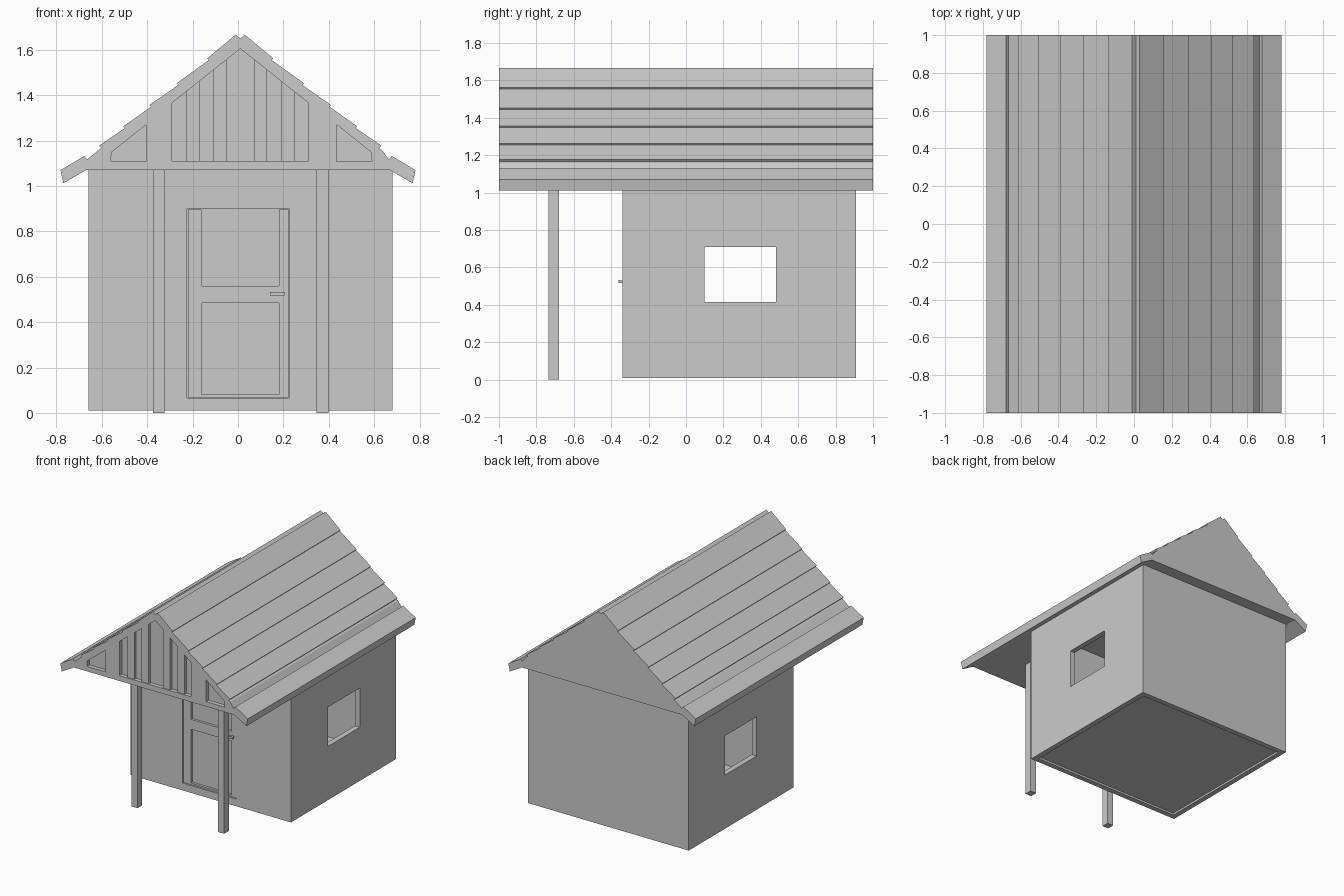
import bpy, bmesh

if "Cube" in bpy.data.objects:
    bpy.data.objects.remove(bpy.data.objects["Cube"])

def prism(name, pts, y0, y1):
    """Extrude an (x, z) outline along y."""
    bm = bmesh.new()
    face = bm.faces.new([bm.verts.new((x, y0, z)) for x, z in pts])
    ext = bmesh.ops.extrude_face_region(bm, geom=[face])
    for v in ext["geom"]:
        if isinstance(v, bmesh.types.BMVert):
            v.co.y = y1
    bmesh.ops.recalc_face_normals(bm, faces=bm.faces)
    me = bpy.data.meshes.new(name)
    bm.to_mesh(me)
    bm.free()
    ob = bpy.data.objects.new(name, me)
    bpy.context.collection.objects.link(ob)
    return ob

def box(name, x0, x1, y0, y1, z0, z1):
    return prism(name, [(x0, z0), (x1, z0), (x1, z1), (x0, z1)], y0, y1)

def cut(target, cutter):
    cutter.hide_render = True
    cutter.display_type = 'WIRE'
    mod = target.modifiers.new("cut", 'BOOLEAN')
    mod.operation = 'DIFFERENCE'
    mod.solver = 'EXACT'
    mod.object = cutter

# Hollow walls with two side windows and a door opening
walls = box("walls", -0.66, 0.68, -0.34, 0.91, 0.01, 1.07)
cut(walls, box("room_cutter", -0.62, 0.64, -0.30, 0.87, -0.2, 1.3))
cut(walls, box("window_cutter", -1, 1, 0.10, 0.48, 0.415, 0.71))
cut(walls, box("door_cutter", -0.225, 0.225, -0.5, -0.1, 0.065, 0.90))
box("floor", -0.62, 0.64, -0.30, 0.87, 0.025, 0.05)

# Door: recessed panel, raised stiles and middle rail, handle
box("door_panel", -0.225, 0.225, -0.315, -0.30, 0.065, 0.90)
for name, x0, x1, z0, z1 in [("door_left_stile", -0.22, -0.16, 0.068, 0.897),
                             ("door_right_stile", 0.18, 0.222, 0.068, 0.897),
                             ("door_middle_rail", -0.16, 0.18, 0.485, 0.56),
                             ("door_bottom_rail", -0.16, 0.18, 0.068, 0.08)]:
    box(name, x0, x1, -0.333, -0.314, z0, z1)
box("door_handle", 0.14, 0.205, -0.36, -0.348, 0.517, 0.532)
box("door_handle_stem", 0.185, 0.20, -0.35, -0.33, 0.518, 0.531)

# Porch posts
for side, x in (("left", -0.375), ("right", 0.347)):
    box(side + "_post", x, x + 0.052, -0.735, -0.68, 0.0, 1.075)

# Roof profile: stepped planks down each slope, then a shallower eave board
half = [(0.03, 1.667)]
for x, z in [(0.155, 1.563), (0.29, 1.453), (0.41, 1.357), (0.525, 1.263)]:
    half += [(x, z), (x - 0.006, z - 0.008)]
half += [(0.632, 1.178), (0.622, 1.166), (0.635, 1.158), (0.665, 1.117),
         (0.678, 1.132), (0.782, 1.07), (0.77, 1.012), (0.67, 1.07)]
left = [(0.02 - x if x < 0.66 else -x, z) for x, z in half]
roof = prism("roof", [(0.01, 1.65)] + half + left[::-1], -1, 1)

# Recessed panels in the front gable
def slope(x):
    return 1.605 - 0.795 * abs(x - 0.01)

cut(roof, prism("centre_panel_cutter", [(-0.29, 1.11), (0.31, 1.11), (0.31, slope(0.31)),
                                        (0.01, 1.605), (-0.29, slope(-0.29))], -1.1, -0.97))
for s, side in ((-1, "left"), (1, "right")):
    pts = [(0.43, 1.107), (0.585, 1.107), (0.578, 1.15), (0.43, 1.27)]
    pts = [(0.01 + s * (x - 0.01 + (0.01 if s > 0 else 0)), z) for x, z in
           [(0.425, 1.107), (0.58, 1.107), (0.578, 1.148), (0.425, 1.27)]]
    cut(roof, prism(side + "_panel_cutter", pts, -1.1, -0.97))

# Vertical gable slats
for i, x in enumerate((-0.228, -0.108, 0.07, 0.19)):
    prism(f"gable_slat_{i + 1}", [(x, 1.105), (x + 0.058, 1.105),
                                  (x + 0.058, slope(x + 0.058) + 0.005), (x, slope(x) + 0.005)],
          -0.993, -0.96)
